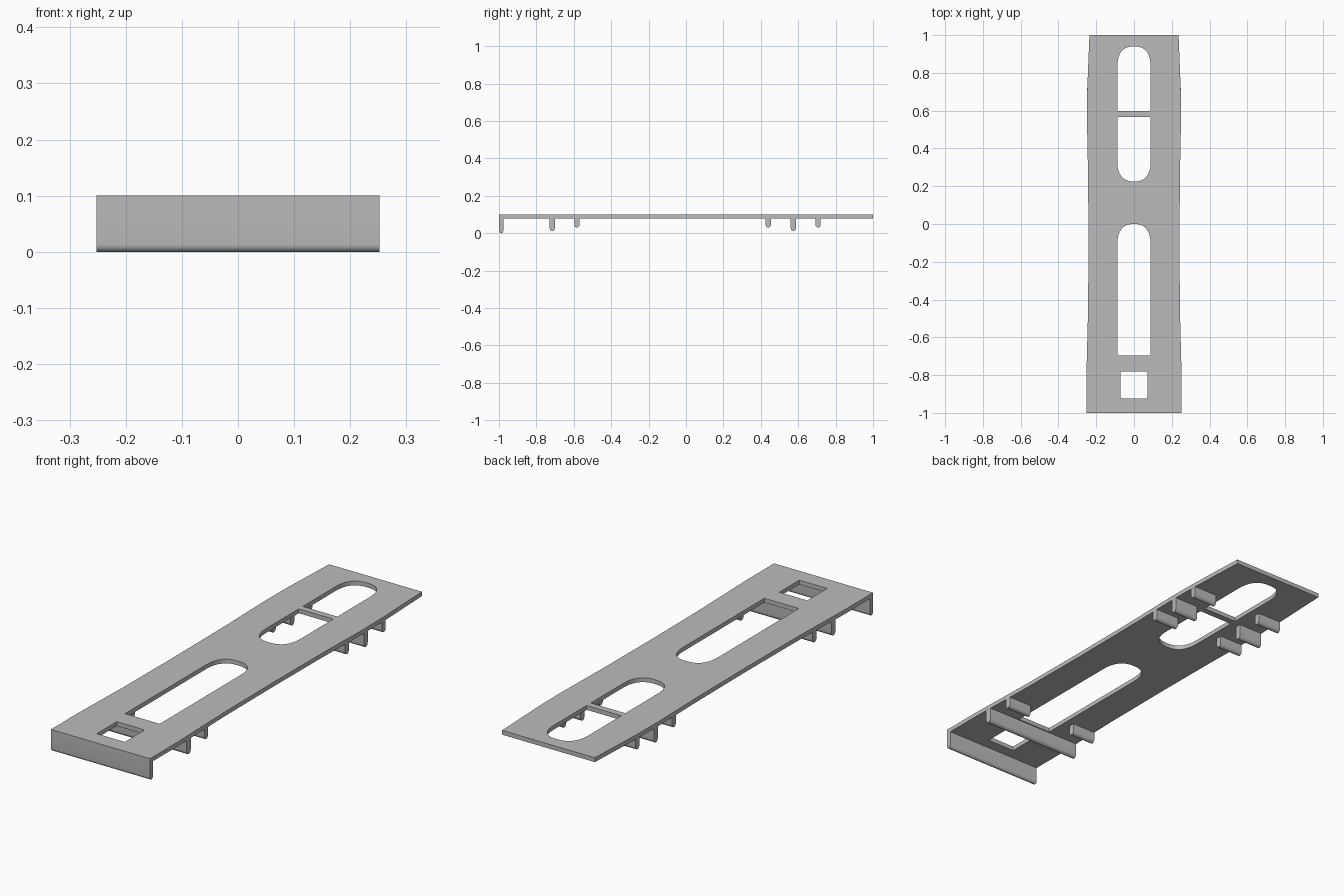
import bpy, math

cube = bpy.data.objects.get("Cube")
if cube:
    bpy.data.objects.remove(cube)

grey = bpy.data.materials.new("plain_grey")
grey.use_nodes = True
colour = (0.5, 0.5, 0.5, 1)
grey.diffuse_color = colour
grey.node_tree.nodes["Principled BSDF"].inputs["Base Color"].default_value = colour

# Right-hand outline of the plate as (y, half width), front to back
SIDE = [(-1, .252), (-.8, .252), (-.45, .243), (-.1, .241),
        (.25, .243), (.55, .249), (.7, .248), (1, .236)]
TOP, UNDER = .1, .08


def half_width(y):
    for (ya, wa), (yb, wb) in zip(SIDE, SIDE[1:]):
        if y <= yb:
            return wa + (wb - wa) * (y - ya) / (yb - ya)
    return SIDE[-1][1]


def rounded_end(w, tip, depth, steps=20):
    """Squarish arch across the slot, from +w to -w."""
    points = []
    for i in range(steps + 1):
        a = math.pi * i / steps
        c, s = math.cos(a), math.sin(a)
        x = math.copysign(abs(c) ** .8, c) * w
        points.append((x, tip - depth + depth * abs(s) ** .8))
    return points


def slot(w, y0, y1, round_front=False, round_back=False, depth=.11):
    back = rounded_end(w, y1, depth) if round_back else [(w, y1), (-w, y1)]
    if round_front:
        front = [(-x, -y) for x, y in rounded_end(w, -y0, depth)]
    else:
        front = [(-w, y0), (w, y0)]
    return back + front


def finish(obj):
    obj.data.materials.clear()
    obj.data.materials.append(grey)
    bpy.ops.object.select_all(action='DESELECT')
    obj.select_set(True)
    bpy.context.view_layer.objects.active = obj


# Plate with its openings, as a filled and extruded outline
curve = bpy.data.curves.new("plate", 'CURVE')
curve.dimensions = '2D'
curve.fill_mode = 'BOTH'
curve.extrude = (TOP - UNDER) / 2
outline = [(w, y) for y, w in SIDE] + [(-w, y) for y, w in reversed(SIDE)]
loops = [
    outline,
    slot(.071, -.925, -.78),
    slot(.088, -.695, 0, round_back=True),
    slot(.088, .225, .567, round_front=True),
    slot(.088, .597, .94, round_back=True),
]
for loop in loops:
    spline = curve.splines.new('POLY')
    spline.points.add(len(loop) - 1)
    for point, (x, y) in zip(spline.points, loop):
        point.co = (x, y, 0, 1)
    spline.use_cyclic_u = True
plate = bpy.data.objects.new("plate", curve)
bpy.context.collection.objects.link(plate)
plate.location.z = (TOP + UNDER) / 2
finish(plate)
bpy.ops.object.convert(target='MESH')
plate = bpy.context.object
bpy.ops.object.shade_smooth_by_angle(angle=math.radians(30))


def rib(name, x0, x1, y, bottom, thick, top=UNDER + .001, steps=10):
    """Bar along x with a rounded lower edge."""
    r, round_height = thick / 2, thick * .6
    profile = [(y - r, top)]
    for i in range(steps + 1):
        a = math.pi * i / steps
        profile.append((y - r * math.cos(a),
                        bottom + round_height * (1 - math.sin(a))))
    profile.append((y + r, top))
    n = len(profile)
    verts = [(x, py, pz) for x in (x0, x1) for py, pz in profile]
    faces = [(i, (i + 1) % n, (i + 1) % n + n, i + n) for i in range(n)]
    faces += [tuple(reversed(range(n))), tuple(range(n, 2 * n))]
    mesh = bpy.data.meshes.new(name)
    mesh.from_pydata(verts, [], faces)
    mesh.update()
    obj = bpy.data.objects.new(name, mesh)
    bpy.context.collection.objects.link(obj)
    finish(obj)
    bpy.ops.object.mode_set(mode='EDIT')
    bpy.ops.mesh.select_all(action='SELECT')
    bpy.ops.mesh.normals_make_consistent(inside=False)
    bpy.ops.object.mode_set(mode='OBJECT')
    bpy.ops.object.shade_smooth_by_angle(angle=math.radians(40))


# Full-width front lip and cross rib
w = half_width(-1)
rib("front_lip", -w, w, -.9885, 0, .023)
w = half_width(-.715)
rib("cross_rib", -w, w, -.715, .012, .03)

# Short ribs in left and right pairs
for place, y, bottom in [("front", -.583, .03), ("rear_inner", .44, .03),
                         ("rear_middle", .574, .012), ("rear_outer", .706, .03)]:
    w = half_width(y)
    rib(place + "_rib_left", .125, w, y, bottom, .028)
    rib(place + "_rib_right", -w, -.125, y, bottom, .028)
